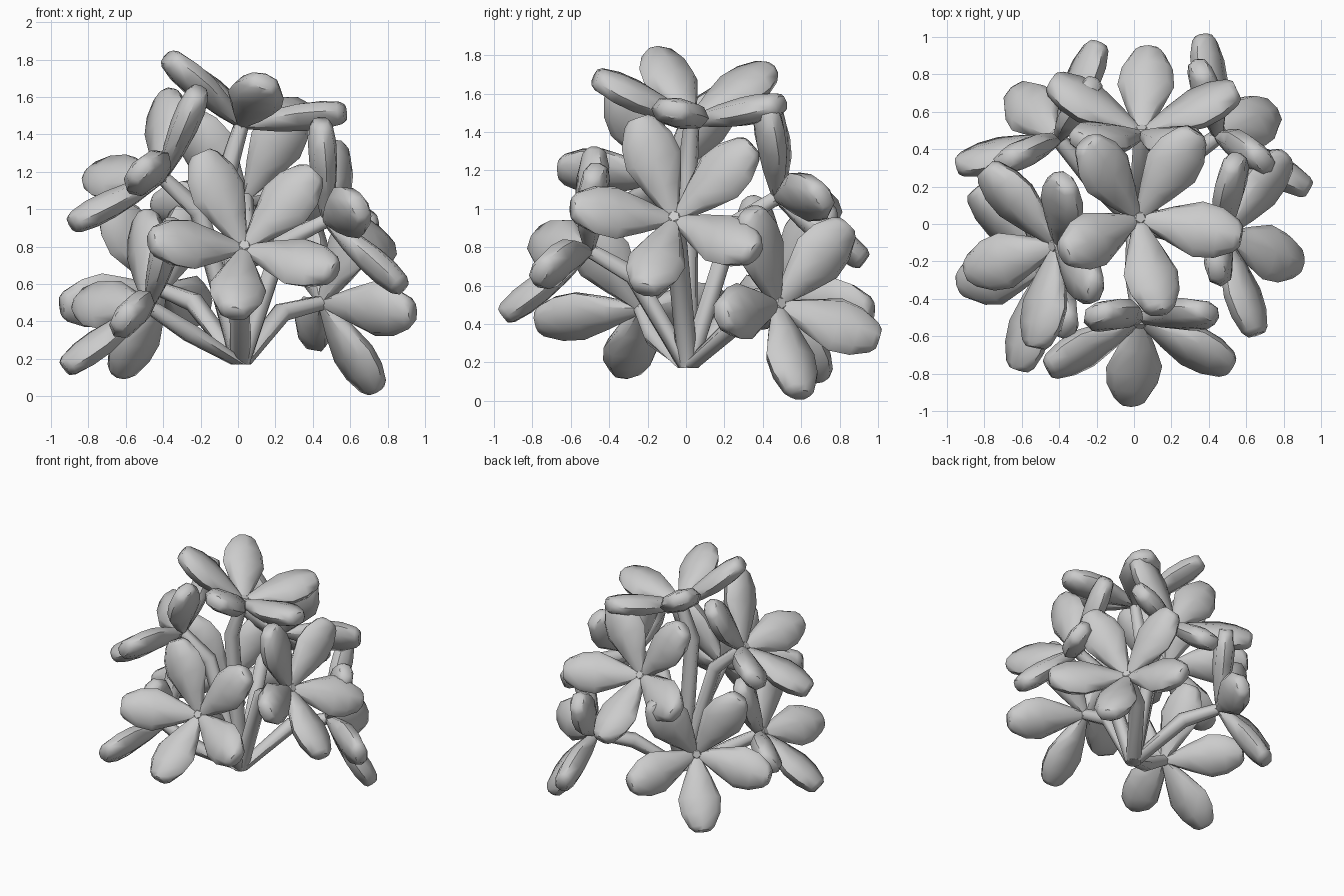
import bpy, bmesh, math
from mathutils import Vector

if "Cube" in bpy.data.objects:
    bpy.data.objects.remove(bpy.data.objects["Cube"])

CUP = math.radians(22)      # petals lean forward from the flower plane
LENGTH = 0.565
BASE = Vector((0.015, 0.01, 0.17))

# distance along petal (0-1), half width, half thickness
PETAL = [(0.03, 0.028, 0.03), (0.32, 0.098, 0.06), (0.58, 0.152, 0.075),
         (0.78, 0.138, 0.076), (0.95, 0.09, 0.062), (1.0, 0.058, 0.045)]
# petal cross-section with a soft ridge on both faces
SECTION = [(1, 0), (0.76, 0.74), (0, 1), (-0.76, 0.74),
           (-1, 0), (-0.76, -0.74), (0, -1), (0.76, -0.74)]

# name, centre, facing direction, direction of one petal
FLOWERS = [
    ("top", (0.02, 0.03, 1.455), (0.29, 0.08, 0.95), (0.11, -0.50, 0.20)),
    ("front", (0.03, -0.505, 0.785), (0.09, -0.86, 0.49), (-0.055, -0.43, -0.37)),
    ("right", (0.475, -0.06, 0.94), (0.90, -0.04, 0.44), (0.13, -0.535, 0.045)),
    ("right_back", (0.45, 0.47, 0.50), (0.79, 0.57, 0.19), (0.32, 0.15, -0.47)),
    ("back", (0.04, 0.475, 1.06), (0.01, 0.84, 0.52), (0.04, 0.44, -0.35)),
    ("left_back", (-0.405, 0.455, 0.57), (-0.62, 0.72, 0.25), (-0.28, 0.31, -0.42)),
    ("left", (-0.405, -0.11, 1.17), (-0.72, -0.18, 0.66), (-0.50, -0.15, -0.26)),
    ("left_front", (-0.475, -0.235, 0.48), (-0.80, -0.24, 0.52), (-0.51, -0.10, -0.28)),
]


def loft(bm, rings):
    """Skin a list of equal point rings and cap both ends."""
    rows = [[bm.verts.new(p) for p in ring] for ring in rings]
    k = len(rows[0])
    for a, b in zip(rows, rows[1:]):
        for i in range(k):
            j = (i + 1) % k
            bm.faces.new((a[i], a[j], b[j], b[i]))
    bm.faces.new(rows[0][::-1])
    bm.faces.new(rows[-1])


def ring(centre, u, v, sides, r):
    return [centre + u * r * math.cos(2 * math.pi * i / sides)
            + v * r * math.sin(2 * math.pi * i / sides) for i in range(sides)]


def finish(bm, name, angle):
    bmesh.ops.recalc_face_normals(bm, faces=bm.faces)
    mesh = bpy.data.meshes.new(name)
    bm.to_mesh(mesh)
    bm.free()
    ob = bpy.data.objects.new(name, mesh)
    bpy.context.collection.objects.link(ob)
    bpy.ops.object.select_all(action='DESELECT')
    ob.select_set(True)
    bpy.context.view_layer.objects.active = ob
    bpy.ops.object.shade_smooth_by_angle(angle=math.radians(angle))


for name, centre, facing, ref in FLOWERS:
    c, n, ref = Vector(centre), Vector(facing).normalized(), Vector(ref)
    e0 = (ref - n * ref.dot(n)).normalized()
    f0 = n.cross(e0)

    # five petals
    bm = bmesh.new()
    for i in range(5):
        a = 2 * math.pi * i / 5
        e = e0 * math.cos(a) + f0 * math.sin(a)
        d = e * math.cos(CUP) + n * math.sin(CUP)
        w = n.cross(e)
        t = d.cross(w)
        loft(bm, [[c + d * (s * LENGTH) + w * (x * hw) + t * (y * ht)
                   for x, y in SECTION] for s, hw, ht in PETAL])
    finish(bm, name + "_petals", 50)

    # small five-sided flower centre
    bm = bmesh.new()
    loft(bm, [ring(c + n * h, e0, f0, 5, r)
              for h, r in ((-0.03, 0.04), (0.04, 0.04), (0.05, 0.03))])
    finish(bm, name + "_flower_centre", 30)

    # bent stem from the shared base
    bm = bmesh.new()
    bend = c - n * 0.27
    side = n.cross(Vector((0, 0, 1))).normalized()
    mid_dir = ((bend - BASE).normalized() + n).normalized()
    rings = []
    for p, d, r in ((BASE, Vector((0, 0, 1)), 0.055), (bend, mid_dir, 0.055), (c, n, 0.042)):
        u = (side - d * side.dot(d)).normalized()
        rings.append(ring(p, u, d.cross(u), 6, r))
    loft(bm, rings)
    finish(bm, name + "_stem", 65)
